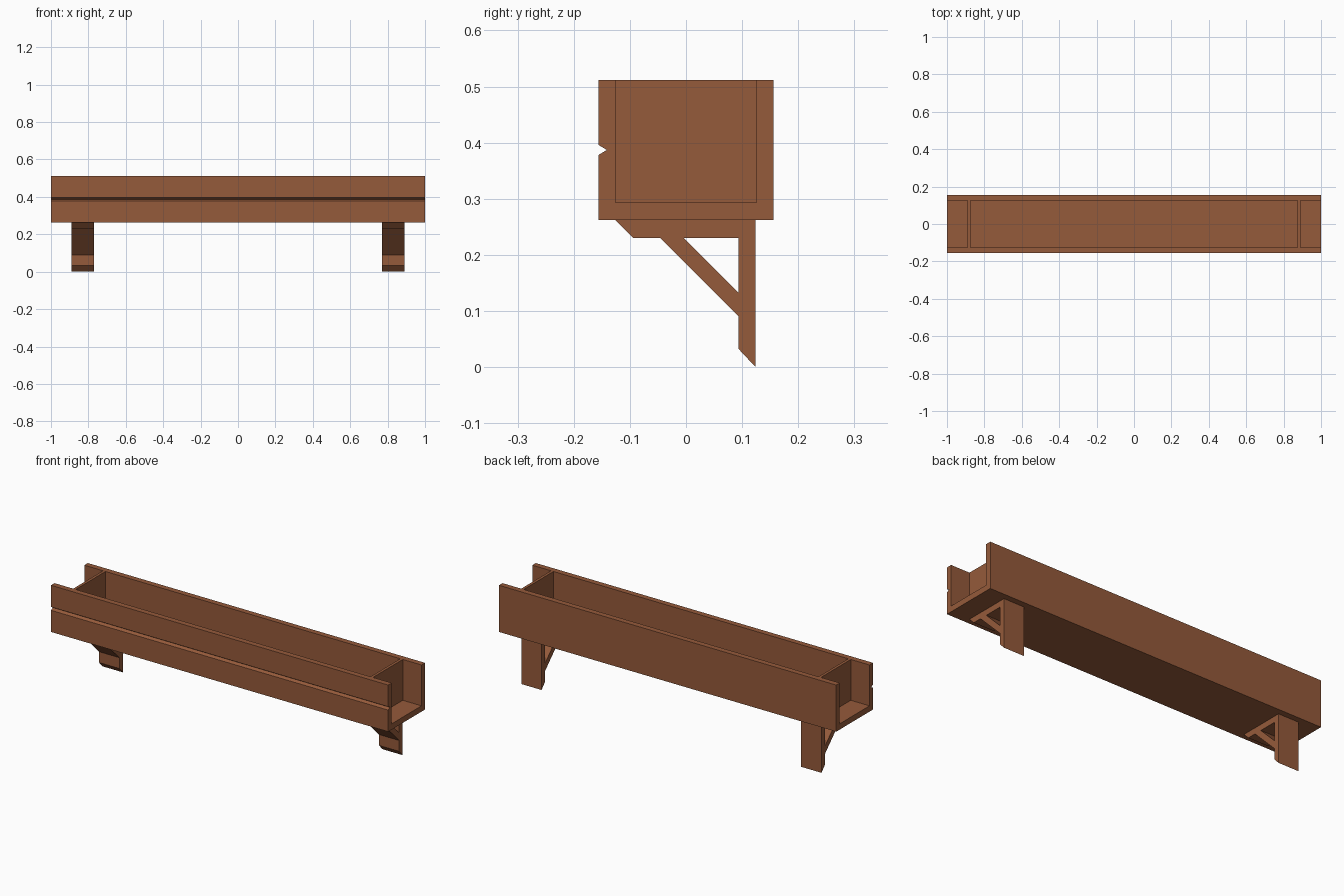
import bpy
import bmesh

if "Cube" in bpy.data.objects:
    bpy.data.objects.remove(bpy.data.objects["Cube"])

wood = bpy.data.materials.new("brown wood")
wood.diffuse_color = (0.30, 0.103, 0.043, 1.0)
wood.use_nodes = True
wood.node_tree.nodes["Principled BSDF"].inputs["Base Color"].default_value = wood.diffuse_color


def extrude_profile(name, x0, x1, points, faces):
    """Extrude a (y, z) profile, made of faces sharing points, from x0 to x1."""
    bm = bmesh.new()
    verts = [bm.verts.new((x0, y, z)) for y, z in points]
    flat = [bm.faces.new([verts[i] for i in f]) for f in faces]
    ext = bmesh.ops.extrude_face_region(bm, geom=flat, use_keep_orig=True)
    moved = [g for g in ext["geom"] if isinstance(g, bmesh.types.BMVert)]
    bmesh.ops.translate(bm, verts=moved, vec=(x1 - x0, 0, 0))
    bmesh.ops.recalc_face_normals(bm, faces=bm.faces[:])
    mesh = bpy.data.meshes.new(name)
    bm.to_mesh(mesh)
    bm.free()
    mesh.materials.append(wood)
    obj = bpy.data.objects.new(name, mesh)
    bpy.context.collection.objects.link(obj)
    return obj


W, WI = 0.156, 0.126               # outer and inner half width
BOTTOM, FLOOR, TOP = 0.262, 0.293, 0.512

# Trough: grooved front board, floor and back board
trough = [(-W, BOTTOM), (-W, 0.378), (-0.141, 0.387), (-W, 0.396), (-W, TOP),
          (-WI, TOP), (-WI, FLOOR), (WI, FLOOR), (WI, TOP), (W, TOP), (W, BOTTOM)]
extrude_profile("planter_trough", -1, 1, trough,
                [(0, 1, 2, 3, 4, 5, 6), (0, 6, 7, 10), (10, 7, 8, 9)])

# Bracket: rail, post and diagonal brace around a triangular opening
bracket = [(-0.126, BOTTOM), (-0.094, 0.23), (-0.046, 0.23), (-0.004, 0.23),
           (0.094, 0.23), (0.124, BOTTOM),
           (0.094, 0.132), (0.094, 0.09), (0.094, 0.032), (0.124, 0.0)]
bracket_faces = [(0, 1, 2, 3, 4, 5), (5, 4, 6, 7, 8, 9), (2, 7, 6, 3)]

# Inset end board
end_board = [(-WI, FLOOR), (WI, FLOOR), (WI, TOP), (-WI, TOP)]

for side, s in (("left", -1), ("right", 1)):
    extrude_profile(side + "_bracket", s * 0.77, s * 0.89, bracket, bracket_faces)
    extrude_profile(side + "_end_board", s * 0.874, s * 0.889, end_board, [(0, 1, 2, 3)])
